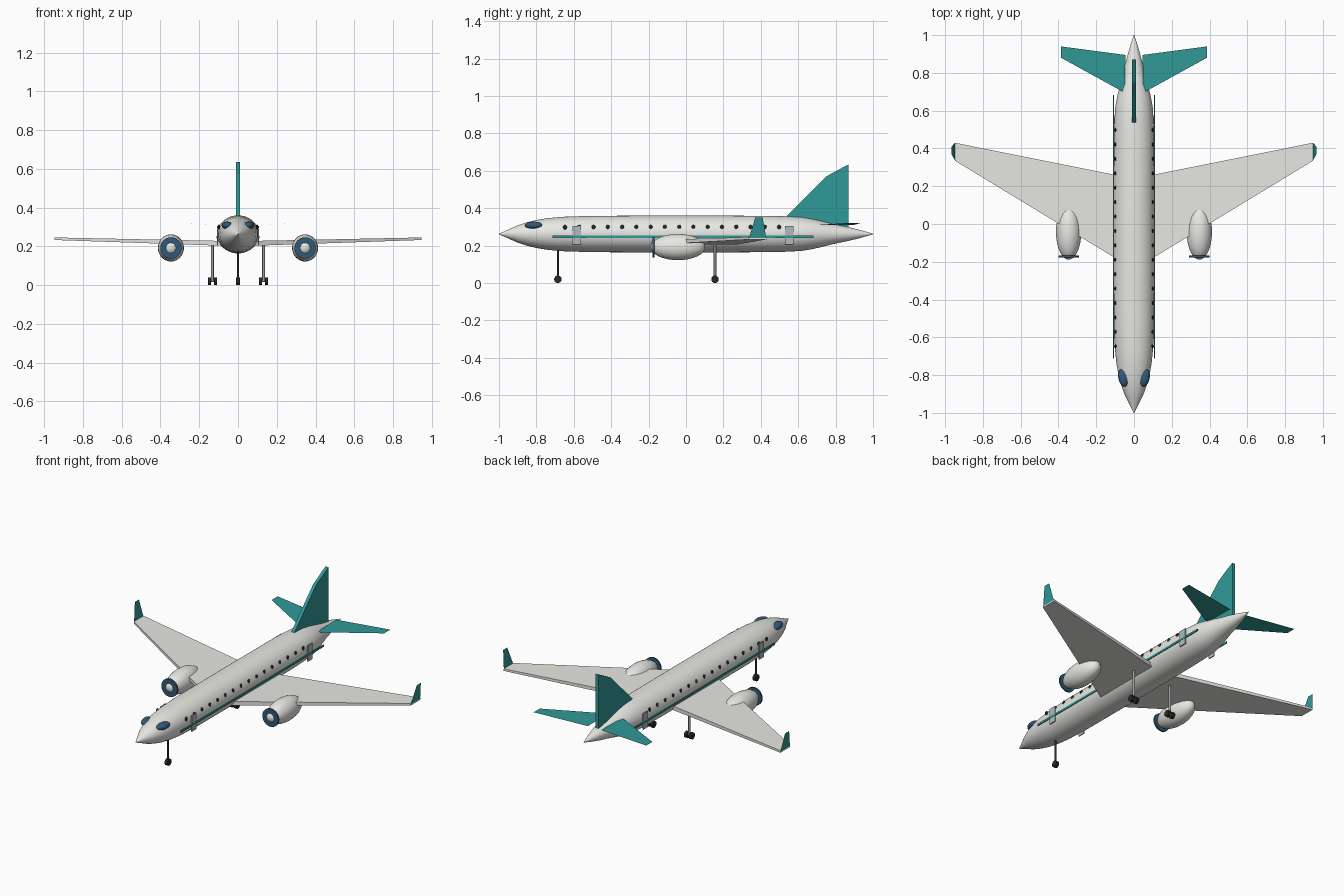
import bpy, bmesh, math
from mathutils import Matrix, Vector

if "Cube" in bpy.data.objects:
    bpy.data.objects.remove(bpy.data.objects["Cube"])


def material(name, rgb):
    m = bpy.data.materials.new(name)
    m.diffuse_color = (*rgb, 1)
    m.use_nodes = True
    m.node_tree.nodes["Principled BSDF"].inputs["Base Color"].default_value = m.diffuse_color
    return m


WHITE = material("off_white", (0.8, 0.8, 0.77))
TEAL = material("teal", (0.03, 0.32, 0.31))
GLASS = material("blue_glass", (0.03, 0.10, 0.19))
DARK = material("dark_rubber", (0.02, 0.02, 0.025))
DOOR = material("door_grey", (0.45, 0.5, 0.52))
METAL = material("strut_metal", (0.35, 0.35, 0.35))


def finish(bm, name, mat, smooth=False):
    bmesh.ops.recalc_face_normals(bm, faces=bm.faces)
    me = bpy.data.meshes.new(name)
    bm.to_mesh(me)
    bm.free()
    me.materials.append(mat)
    ob = bpy.data.objects.new(name, me)
    bpy.context.collection.objects.link(ob)
    if smooth:
        bpy.ops.object.select_all(action='DESELECT')
        ob.select_set(True)
        bpy.context.view_layer.objects.active = ob
        bpy.ops.object.shade_smooth_by_angle(angle=math.radians(40))
    return ob


def ellipsoid(name, loc, radii, mat, rot_z=0, seg=32, rings=16):
    bm = bmesh.new()
    m = Matrix.Translation(loc) @ Matrix.Rotation(rot_z, 4, 'Z') @ Matrix.Diagonal((*radii, 1))
    # poles are turned to lie along y
    bmesh.ops.create_uvsphere(bm, u_segments=seg, v_segments=rings, radius=1,
                              matrix=m @ Matrix.Rotation(math.pi / 2, 4, 'X'))
    return finish(bm, name, mat, True)


def cylinder(name, loc, r, depth, axis, mat, seg=24):
    bm = bmesh.new()
    rot = Vector((0, 0, 1)).rotation_difference(Vector(axis)).to_matrix().to_4x4()
    bmesh.ops.create_cone(bm, cap_ends=True, segments=seg, radius1=r, radius2=r,
                          depth=depth, matrix=Matrix.Translation(loc) @ rot)
    return finish(bm, name, mat, True)


def box(name, loc, size, mat):
    bm = bmesh.new()
    bmesh.ops.create_cube(bm, size=1, matrix=Matrix.Translation(loc) @ Matrix.Diagonal((*size, 1)))
    return finish(bm, name, mat)


def sheet(name, pts, mat):
    bm = bmesh.new()
    bm.faces.new([bm.verts.new(p) for p in pts])
    return finish(bm, name, mat)


def loft(name, sections, mat, smooth=False):
    """Skin a list of closed sections and cap both ends."""
    bm = bmesh.new()
    rows = [[bm.verts.new(p) for p in s] for s in sections]
    n = len(rows[0])
    for a, b in zip(rows, rows[1:]):
        for i in range(n):
            j = (i + 1) % n
            bm.faces.new((a[i], a[j], b[j], b[i]))
    bm.faces.new(rows[0])
    bm.faces.new(rows[-1])
    return finish(bm, name, mat, smooth)


# Fuselage: (y, half width) stations, slightly flattened in z
CZ = 0.262
stations = [(-1, .002), (-.95, .026), (-.9, .051), (-.85, .069), (-.8, .082), (-.74, .093),
            (-.66, .101), (-.5, .107), (0, .108), (.42, .107), (.54, .104), (.62, .099),
            (.68, .088), (.74, .072), (.8, .056), (.86, .043), (.93, .024), (1, .002)]
ring = [2 * math.pi * i / 48 for i in range(48)]
loft("fuselage", [[(r * math.cos(a), y, CZ + .91 * r * math.sin(a)) for a in ring]
                  for y, r in stations], WHITE, True)

# Tail fin
fin = [(.525, .345), (.75, .57), (.87, .635), (.87, .3)]
loft("tail_fin", [[(x, y, z) for y, z in fin] for x in (-.01, .01)], TEAL)

# Nose gear
cylinder("nose_strut", (0, -.685, .1), .006, .16, (0, 0, 1), DARK, 12)
cylinder("nose_wheel", (0, -.685, .02), .02, .02, (1, 0, 0), DARK)

for s, side in ((-1, "left"), (1, "right")):
    # Swept wing with dihedral
    loft(side + "_wing",
         [[(s * .075, -.195, .203), (s * .075, .255, .203), (s * .075, .255, .228), (s * .075, -.195, .228)],
          [(s * .948, .335, .233), (s * .948, .43, .233), (s * .948, .43, .246), (s * .948, .335, .246)]],
         WHITE)
    # Winglet and tailplane are thin sheets
    sheet(side + "_winglet", [(s * .947, .335, .235), (s * .947, .43, .235),
                              (s * .966, .41, .35), (s * .966, .37, .35)], TEAL)
    sheet(side + "_tailplane", [(s * .05, .695, .31), (s * .386, .88, .322),
                                (s * .386, .94, .322), (s * .045, .895, .31)], TEAL)

    # Engine nacelle and fan disc
    ellipsoid(side + "_nacelle", (s * .346, -.043, .192), (.067, .146, .07), WHITE)
    cylinder(side + "_fan", (s * .346, -.173, .192), .055, .01, (0, 1, 0), GLASS, 32)

    # Cockpit window
    ellipsoid(side + "_cockpit_window", (s * .056, -.814, .308), (.027, .048, .02), GLASS,
              rot_z=-s * .2, seg=24, rings=12)

    # Cabin windows
    for i in range(16):
        ellipsoid(f"{side}_cabin_window_{i + 1}", (s * .099, -.647 + i * .0763, .299),
                  (.006, .01, .013), DARK, seg=12, rings=8)

    # Stripe and doors
    box(side + "_stripe", (s * .108, -.015, .247), (.005, 1.395, .012), TEAL)
    for name, y in (("front", -.585), ("rear", .552)):
        box(f"{side}_{name}_door", (s * .106, y, .255), (.006, .046, .098), DOOR)

    # Main gear with paired wheels
    cylinder(side + "_main_strut", (s * .132, .155, .118), .007, .19, (0, 0, 1), METAL, 12)
    cylinder(side + "_axle", (s * .132, .155, .021), .005, .04, (1, 0, 0), METAL, 12)
    for k, dx in enumerate((-.016, .016)):
        cylinder(f"{side}_main_wheel_{k + 1}", (s * .132 + dx, .155, .02), .02, .016, (1, 0, 0), DARK)
